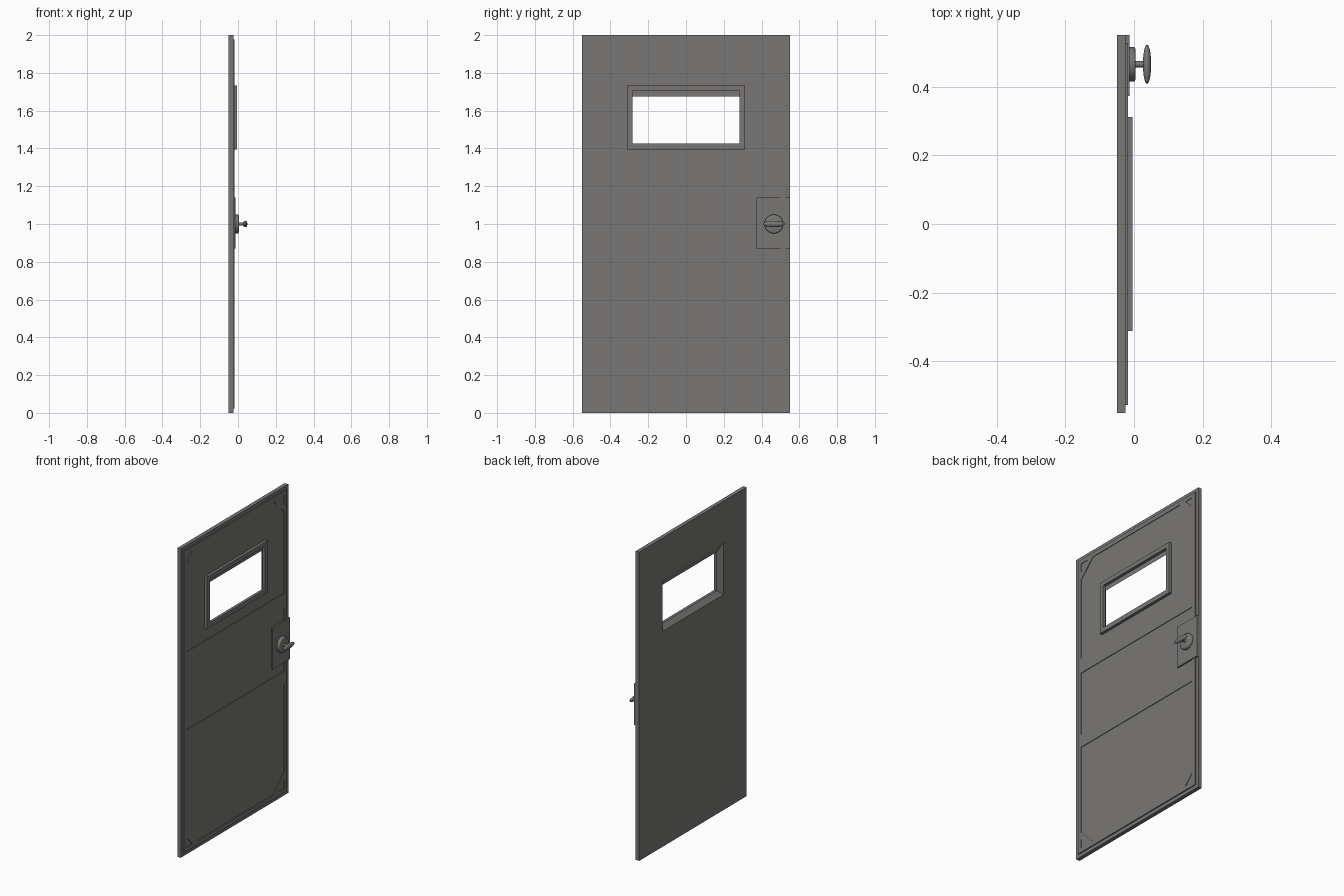
import bpy, bmesh, math
from mathutils import Matrix

if "Cube" in bpy.data.objects:
    bpy.data.objects.remove(bpy.data.objects["Cube"])

metal = bpy.data.materials.new("dark_grey_metal")
metal.diffuse_color = (0.19, 0.186, 0.177, 1)
metal.use_nodes = True
metal.node_tree.nodes["Principled BSDF"].inputs["Base Color"].default_value = metal.diffuse_color


def finish(bm, name, smooth=False):
    bmesh.ops.recalc_face_normals(bm, faces=bm.faces)
    mesh = bpy.data.meshes.new(name)
    bm.to_mesh(mesh)
    bm.free()
    mesh.materials.append(metal)
    ob = bpy.data.objects.new(name, mesh)
    bpy.context.collection.objects.link(ob)
    if smooth:
        bpy.ops.object.select_all(action='DESELECT')
        ob.select_set(True)
        bpy.context.view_layer.objects.active = ob
        bpy.ops.object.shade_smooth_by_angle(angle=math.radians(35))
    return ob


def rect(y0, y1, z0, z1):
    return [(y0, z0), (y1, z0), (y1, z1), (y0, z1)]


def ring(name, sections):
    """Closed frame through (x, outline) sections, last joins first."""
    bm = bmesh.new()
    loops = [[bm.verts.new((x, y, z)) for y, z in pts] for x, pts in sections]
    for a, b in zip(loops, loops[1:] + loops[:1]):
        n = len(a)
        for i in range(n):
            bm.faces.new((a[i], a[(i + 1) % n], b[(i + 1) % n], b[i]))
    return finish(bm, name)


def sheet(name, outlines, x0, x1):
    """Flat plate: first outline is the border, the others are cut out."""
    bm = bmesh.new()
    edges = []
    for pts in outlines:
        vs = [bm.verts.new((x0, y, z)) for y, z in pts]
        edges += [bm.edges.new((vs[i - 1], vs[i])) for i in range(len(vs))]
    bmesh.ops.triangle_fill(bm, edges=edges, use_beauty=True, normal=(1, 0, 0))
    res = bmesh.ops.extrude_face_region(bm, geom=bm.faces[:])
    verts = [g for g in res["geom"] if isinstance(g, bmesh.types.BMVert)]
    bmesh.ops.translate(bm, verts=verts, vec=(x1 - x0, 0, 0))
    return finish(bm, name)


def lathe(name, profile, cy, cz, n=32):
    """Turned part around the x axis from (x, radius) points."""
    bm = bmesh.new()
    loops = [[bm.verts.new((x, cy + r * math.cos(2 * math.pi * i / n),
                            cz + r * math.sin(2 * math.pi * i / n)))
              for i in range(n)] for x, r in profile]
    for a, b in zip(loops, loops[1:]):
        for i in range(n):
            bm.faces.new((a[i], a[(i + 1) % n], b[(i + 1) % n], b[i]))
    bm.faces.new(loops[0])
    bm.faces.new(loops[-1])
    return finish(bm, name, True)


# Door slab with a window opening that widens towards the back
outer = rect(-0.55, 0.55, 0, 2)
inset = rect(-0.527, 0.527, 0.023, 1.977)
ring("door_slab", [
    (-0.05, outer), (-0.025, outer), (-0.025, inset), (-0.022, inset),
    (-0.022, rect(-0.283, 0.283, 1.425, 1.675)),
    (-0.05, rect(-0.312, 0.312, 1.395, 1.732))])

# Front skin with three recessed panels and corner triangles
W, LOW, TOP, C, T = 0.5, 0.05, 1.95, 0.108, 0.06
upper = [(-W, 1.315), (W, 1.315), (W, TOP - C), (W - C, TOP), (C - W, TOP), (-W, TOP - C)]
middle = rect(-W, W, 0.81, 1.22)
lower = [(C - W, LOW), (W - C, LOW), (W, LOW + C), (W, 0.725), (-W, 0.725), (-W, LOW + C)]
corners = [[(sy * W, z), (sy * (W - T), z), (sy * W, z + sz * T)]
           for sy in (-1, 1) for z, sz in ((LOW, 1), (TOP, -1))]
sheet("front_skin", [inset, upper, middle, lower] + corners, -0.022, -0.018)

# Raised window frame
frame_out = rect(-0.312, 0.312, 1.395, 1.732)
frame_in = rect(-0.283, 0.283, 1.425, 1.705)
ring("window_frame", [(-0.022, frame_out), (-0.004, frame_out),
                      (-0.004, frame_in), (-0.022, frame_in)])

# Lock plate
sheet("lock_plate", [rect(0.372, 0.55, 0.87, 1.14)], -0.025, -0.013)

# Round handle base and stem
KY, KZ = 0.465, 1.0
lathe("handle_base", [(-0.014, 0.05), (0.0, 0.05), (0.003, 0.048), (0.005, 0.043)], KY, KZ)
lathe("handle_stem", [(0.004, 0.009), (0.03, 0.009)], KY, KZ, 16)

# Flattened oval grip
bm = bmesh.new()
bmesh.ops.create_uvsphere(bm, u_segments=24, v_segments=12, radius=1,
                          matrix=Matrix.Translation((0.038, KY, KZ))
                          @ Matrix.Diagonal((0.012, 0.057, 0.017, 1)))
finish(bm, "handle_grip", True)
